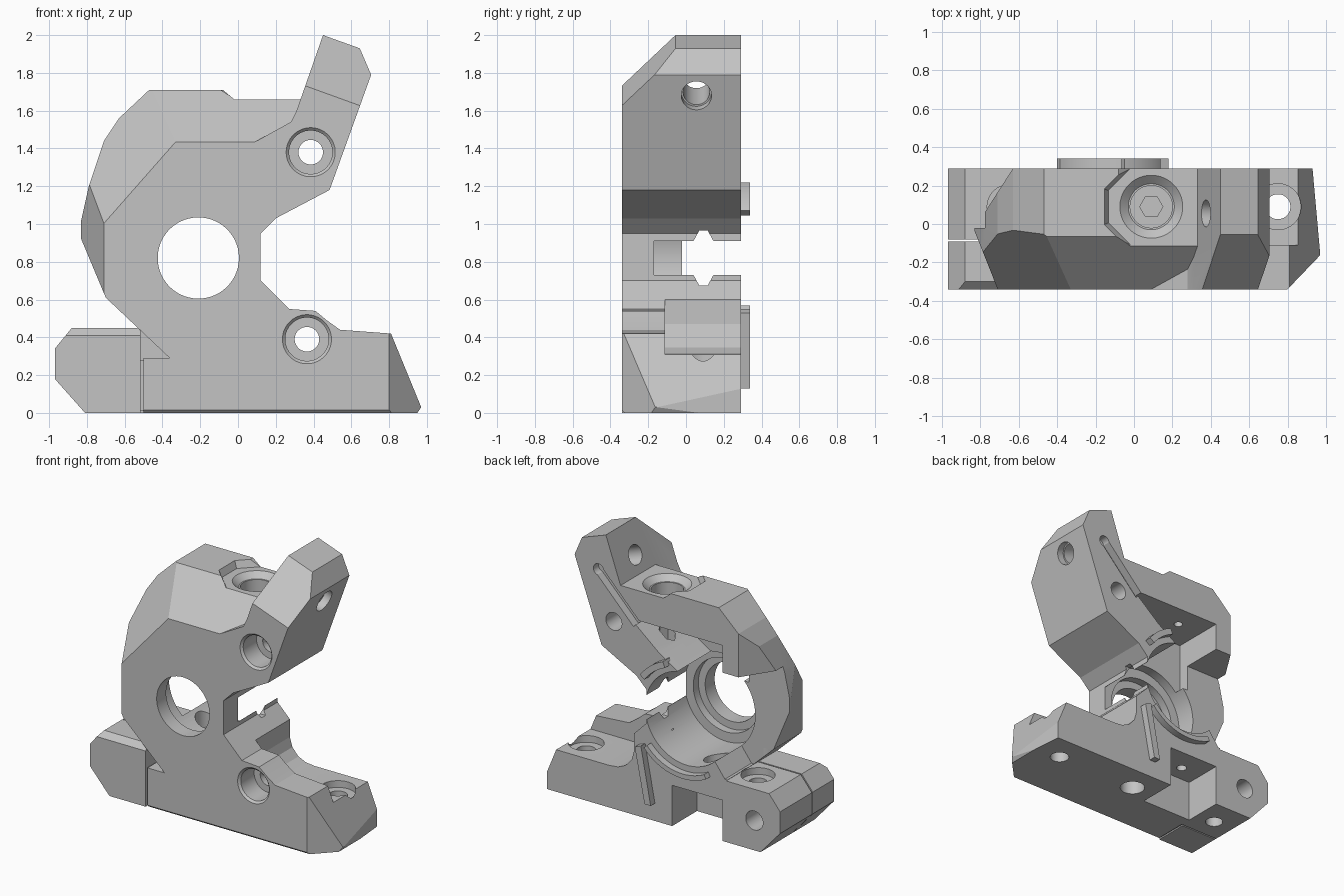
import bpy, bmesh, math
from mathutils import Vector, Matrix

if bpy.data.objects.get("Cube"):
    bpy.data.objects.remove(bpy.data.objects["Cube"])

grey = bpy.data.materials.new("plain grey")
grey.use_nodes = True
grey.diffuse_color = (0.55, 0.55, 0.55, 1)
grey.node_tree.nodes["Principled BSDF"].inputs["Base Color"].default_value = (0.55, 0.55, 0.55, 1)

FRONT, BACK = -0.34, 0.29


def finish(bm, name):
    bmesh.ops.recalc_face_normals(bm, faces=bm.faces)
    mesh = bpy.data.meshes.new(name)
    bm.to_mesh(mesh)
    bm.free()
    mesh.materials.append(grey)
    ob = bpy.data.objects.new(name, mesh)
    bpy.context.collection.objects.link(ob)
    return ob


def extrude(bm, points, offset):
    """Fill a loop of points and extrude it by an offset."""
    face = bm.faces.new([bm.verts.new(p) for p in points])
    new = bmesh.ops.extrude_face_region(bm, geom=[face])["geom"]
    bmesh.ops.translate(bm, verts=[v for v in new if isinstance(v, bmesh.types.BMVert)],
                        vec=offset)


def prism(name, outline, y0=FRONT, y1=BACK, planes=()):
    """Extrude an x-z outline along y, then trim it by planes (point, outward normal)."""
    bm = bmesh.new()
    extrude(bm, [(x, y0, z) for x, z in outline], (0, y1 - y0, 0))
    for point, normal in planes:
        bmesh.ops.bisect_plane(bm, geom=bm.verts[:] + bm.edges[:] + bm.faces[:],
                               plane_co=point, plane_no=normal, clear_outer=True)
        bmesh.ops.holes_fill(bm, edges=[e for e in bm.edges if e.is_boundary])
    return finish(bm, name)


def box(name, x0, x1, y0, y1, z0, z1):
    return prism(name, [(x0, z0), (x1, z0), (x1, z1), (x0, z1)], y0, y1)


def rod(name, start, end, r, sides=48, r2=None):
    a, b = Vector(start), Vector(end)
    turn = (b - a).to_track_quat("Z", "Y").to_matrix().to_4x4()
    bm = bmesh.new()
    bmesh.ops.create_cone(bm, cap_ends=True, segments=sides, radius1=r,
                          radius2=r if r2 is None else r2, depth=(b - a).length,
                          matrix=Matrix.Translation((a + b) / 2) @ turn
                          @ Matrix.Rotation(math.pi / sides, 4, "Z"))
    return finish(bm, name)


def combine(target, others, operation):
    bpy.context.view_layer.objects.active = target
    for other in others:
        mod = target.modifiers.new("join", "BOOLEAN")
        mod.operation, mod.solver, mod.object = operation, "EXACT", other
        bpy.ops.object.modifier_apply(modifier=mod.name)
        bpy.data.objects.remove(other)


def smooth(ob):
    bpy.ops.object.select_all(action="DESELECT")
    ob.select_set(True)
    bpy.context.view_layer.objects.active = ob
    bpy.ops.object.shade_smooth_by_angle(angle=math.radians(12))


# Faceted ring that carries the drive seat
housing = prism("housing", [
    (-.34, .27), (-.70, .61), (-.83, .92), (-.83, 1.02), (-.79, 1.2), (-.71, 1.44),
    (-.63, 1.56), (-.47, 1.71), (-.08, 1.71), (-.02, 1.66), (.33, 1.66), (.35, 1.11),
    (.2, 1.03), (.12, .95), (.12, .7), (.27, .55), (.2, .27)],
    planes=[((0, FRONT, 1.435), (0, -1, 1)),
            ((-.33, FRONT, 1.435), (-.75, -1, .66)),
            ((-.71, FRONT, .8), (-.93, -.37, 0)),
            ((-.63, BACK, 1), (-.84, .54, 0))])

# Slanted upper arm
arm = prism("arm", [
    (-.05, 1.435), (.09, 1.435), (.28, 1.54), (.31, 1.6), (.45, 2), (.645, 1.93),
    (.705, 1.79), (.485, 1.18), (.2, 1.03), (-.05, 1.0)],
    planes=[((.36, FRONT, 1.73), (.34, -1, .94))])

# Foot with cut front corner and tapered end
base = prism("base", [
    (-.5, 0), (.95, 0), (.97, .03), (.81, .42), (.54, .44), (.47, .49), (.41, .54),
    (.27, .55), (.12, .7), (-.1, .7), (-.34, .29), (-.5, .29)],
    planes=[((.80, FRONT, .2), (.72, -.69, 0)),
            ((.93, BACK, 0), (1, .09, 0)),
            ((0, FRONT, .015), (0, -1, -1))])

# Rear half of the side lug
rear_lug = prism("rear_lug", [
    (-.97, .34), (-.97, .18), (-.81, 0), (-.48, 0), (-.2, .2), (-.2, .45), (-.88, .45)],
    -.08, BACK)
combine(housing, [arm, base, rear_lug], "UNION")

# Main openings: front bore, bearing seat, roof pocket, side window, jaw slot
cx, cz = -.21, .82
cuts = [
    rod("bore", (cx, -.5, cz), (cx, .5, cz), .215, 64),
    rod("bore_lip", (cx, -.23, cz), (cx, .5, cz), .27, 64),
    rod("seat", (cx, -.17, cz), (cx, .5, cz), .34, 64),
    prism("roof_pocket", [(.25, 1.44), (.02, 1.25), (-.15, 1.14), (-.3, 1.05),
                          (-.5, 1.05), (-.5, 1.44)], -.1, .5),
    prism("side_window", [(-1.1, .46), (-.52, .46), (-.4, .62), (-.2, .73), (.3, .73),
                          (.3, .91), (-.2, .91), (-.3, 1.24), (-1.1, 1.24)], -.02, .5),
    box("jaw_slot", -.1, .4, -.17, .5, .73, .91),
    prism("end_pocket", [(.22, .8), (.22, .47), (.24, .4), (.29, .345), (.35, .318),
                         (.42, .31), (1.1, .31), (1.1, .8)], -.11, .5),
    box("under_pocket", -.5, -.09, 0, .5, -.1, .3),
]
# Path groove across both jaws
for z, tip in ((.73, .675), (.91, .965)):
    bm = bmesh.new()
    extrude(bm, [(-.2, y, h) for y, h in ((.04, z), (.07, tip), (.115, tip), (.145, z))],
            (.6, 0, 0))
    cuts.append(finish(bm, "groove"))

# Front bolt holes with counterbores
for x, z in ((.385, 1.38), (.365, .39)):
    cuts += [rod("bolt", (x, -.5, z), (x, .5, z), .065),
             rod("bolt_head", (x, -.5, z), (x, -.17, z), .115),
             rod("bolt_rim", (x, FRONT - .01, z), (x, FRONT + .02, z), .14, r2=.11)]

# Vertical screws: roof, foot end, lug
s = .09
cuts += [
    rod("roof_flat", (.07, s, 1.66), (.07, s, 1.9), .22, 8, .33),
    rod("roof_rim", (s, s, 1.62), (s, s, 1.67), .12, r2=.175),
    rod("roof_head", (s, s, 1.5), (s, s, 1.8), .11),
    rod("roof_hex", (s, s, 1.2), (s, s, 1.6), .06, 6),
    rod("foot_hole", (s, s, -.1), (s, s, .6), .045),
    rod("foot_head", (s, s, -.1), (s, s, .12), .085),
    rod("end_hole", (.75, s, -.1), (.75, s, .6), .065),
    rod("end_head", (.75, s, .26), (.75, s, .6), .12),
    rod("lug_hole", (-.65, s, -.1), (-.65, s, .6), .06),
    rod("lug_rim", (-.65, s, .40), (-.65, s, .6), .115),
    rod("pocket_hole", (-.33, .12, .2), (-.33, .12, .6), .035),
    rod("pocket_head", (-.33, .12, .42), (-.33, .12, .7), .085),
    rod("ceiling_hole", (-.3, .12, 1.35), (-.3, .12, 1.5), .03),
    rod("lug_back_hole", (-.76, .05, .22), (-.76, .5, .22), .07),
    rod("arm_hole", (.25, .055, 1.83), (.9, .055, 1.594), .07),
    rod("arm_rim", (.615, .055, 1.698), (.9, .055, 1.594), .08),
]

# Shallow channel on the back of the arm, clear of the bolt
a, b = Vector((.51, 1.73)), Vector((.2, 1.41))
side = Vector((b.y - a.y, a.x - b.x)).normalized() * .035
cuts += [prism("channel", [a + side, b + side, b - side, a - side], .23, .5),
         rod("channel_end", (a.x, .23, a.y), (a.x, .5, a.y), .042)]
combine(housing, cuts, "DIFFERENCE")
smooth(housing)

# Front half of the side lug, parted by a thin slit
prism("front_lug", [
    (-.97, .34), (-.97, .18), (-.81, 0), (-.515, 0), (-.515, .45), (-.88, .45)],
    FRONT, -.09, planes=[((0, FRONT, .41), (0, -.7, .7))])
box("lug_tie", -.53, -.49, FRONT + .02, -.06, .01, .28)


# Raised sealing ribs on the back
def rib(name, radius, width, start, end):
    turns = [math.radians(start + (end - start) * i / 24) for i in range(25)]
    outer, inner = [[(cx + r * math.cos(t), cz + r * math.sin(t)) for t in turns]
                    for r in (radius + width, radius)]
    smooth(prism(name, outer + inner[::-1], BACK - .03, .34))


rib("lower_rib", .385, .035, 243, 319)
rib("upper_rib", .385, .045, 36, 68)
prism("rib_leg", [(.13, .55), (.18, .53), (.10, .13), (.05, .13)], BACK - .03, .34)
